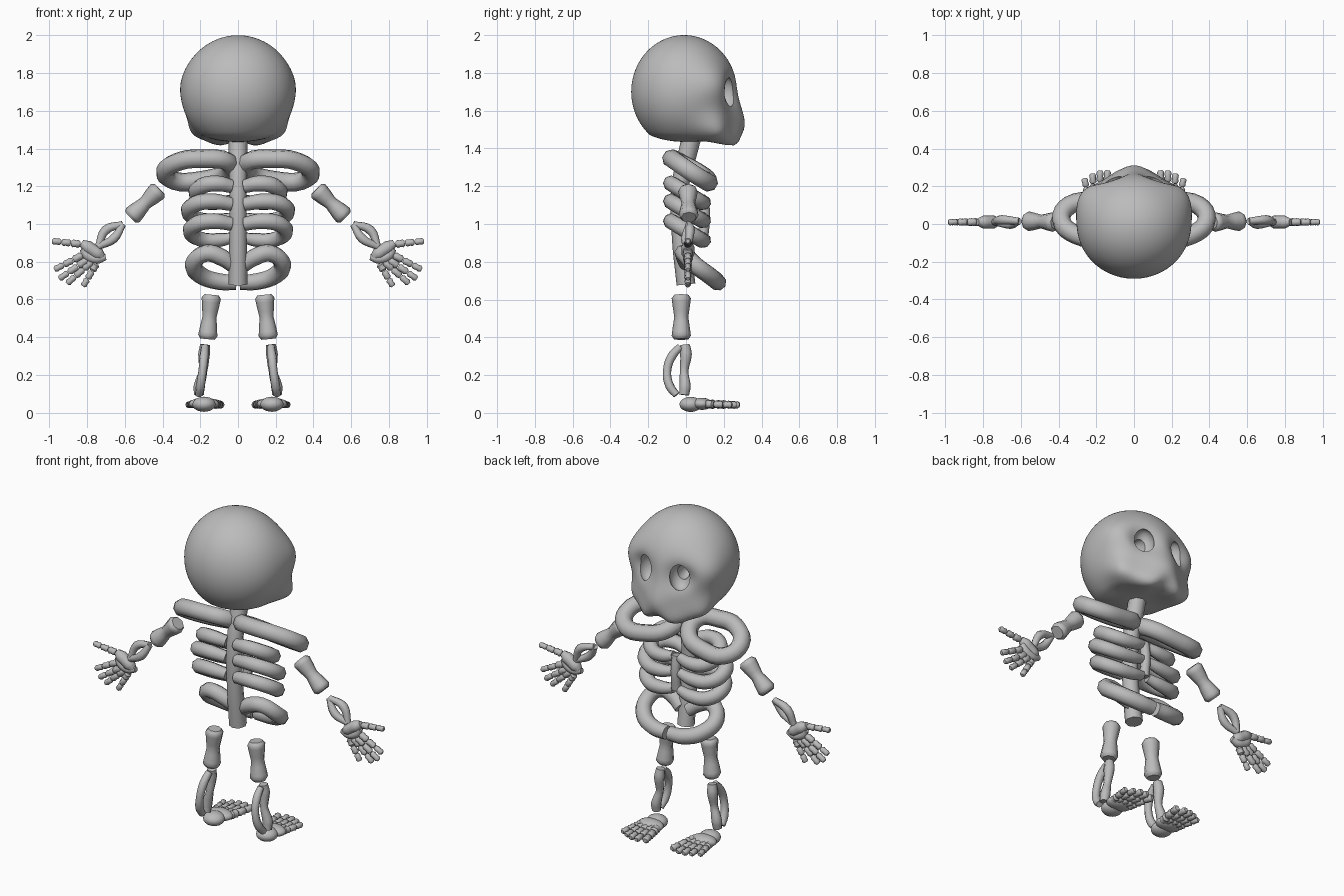
import bpy, bmesh, math
from mathutils import Vector

cube = bpy.data.objects.get("Cube")
if cube:
    bpy.data.objects.remove(cube)

bone = bpy.data.materials.new("bone_grey")
bone.use_nodes = True
GREY = (0.5, 0.5, 0.5, 1)
bone.diffuse_color = GREY
bone.node_tree.nodes["Principled BSDF"].inputs["Base Color"].default_value = GREY


def select(ob):
    bpy.ops.object.select_all(action='DESELECT')
    ob.select_set(True)
    bpy.context.view_layer.objects.active = ob


def finish(ob, angle=50):
    ob.data.materials.clear()
    ob.data.materials.append(bone)
    select(ob)
    bpy.ops.object.shade_smooth_by_angle(angle=math.radians(angle))
    return ob


def tube(name, points, radii, closed=False, steps=4, sides=2):
    """Smooth round tube through points, with a radius at each one."""
    cu = bpy.data.curves.new(name, 'CURVE')
    cu.dimensions = '3D'
    cu.bevel_depth = 1
    cu.bevel_resolution = sides
    cu.resolution_u = steps
    cu.use_fill_caps = True
    sp = cu.splines.new('BEZIER')
    sp.bezier_points.add(len(points) - 1)
    for i, (bp, p) in enumerate(zip(sp.bezier_points, points)):
        bp.co = p
        bp.radius = radii[i] if isinstance(radii, (list, tuple)) else radii
        bp.handle_left_type = bp.handle_right_type = 'AUTO'
    sp.use_cyclic_u = closed
    ob = bpy.data.objects.new(name, cu)
    bpy.context.collection.objects.link(ob)
    select(ob)
    bpy.ops.object.convert(target='MESH')
    return finish(bpy.context.object)


def long_bone(name, a, b, end, mid):
    """Bone with flared, bevelled ends."""
    a, b = Vector(a), Vector(b)
    stops = (0, 0.08, 0.25, 0.5, 0.75, 0.92, 1)
    radii = (end * .75, end, end * .9, mid, end * .9, end, end * .75)
    return tube(name, [a.lerp(b, t) for t in stops], radii, steps=2)


def digit(name, a, b, r, joints=3):
    """Finger or toe made of short bones in a row."""
    a, b = Vector(a), Vector(b)
    for j in range(joints):
        p = a.lerp(b, j / joints)
        q = a.lerp(b, (j + 0.96) / joints)
        k = r * (1 - 0.08 * j)
        tube(f"{name}_bone_{j + 1}", [p, p.lerp(q, .2), p.lerp(q, .5), p.lerp(q, .8), q],
             (k * .6, k, k * .85, k, k * .6), steps=1)


def ball(name, centre, size, level=3):
    bm = bmesh.new()
    bmesh.ops.create_icosphere(bm, subdivisions=level, radius=1)
    for v in bm.verts:
        v.co = Vector(centre) + Vector(c * s for c, s in zip(v.co, size))
    me = bpy.data.meshes.new(name)
    bm.to_mesh(me)
    bm.free()
    ob = bpy.data.objects.new(name, me)
    bpy.context.collection.objects.link(ob)
    return ob


# Skull: a ball pulled into muzzle, cheeks, jaw and sunken brow
skull = ball("skull", (0, -0.01, 1.70), (0.30, 0.28, 0.30), 5)
pulls = [((0, 0.22, 1.50), 0.13, (0, 0.09, -0.01))]
for s in (1, -1):
    pulls += [((s * 0.21, 0.14, 1.50), 0.09, (s * 0.05, 0.05, -0.04)),
              ((s * 0.09, 0.17, 1.45), 0.07, (s * 0.01, 0.06, -0.05)),
              ((s * 0.24, 0.14, 1.74), 0.12, (s * 0.03, 0.02, 0)),
              ((s * 0.12, 0.24, 1.70), 0.07, (0, -0.05, 0))]
for v in skull.data.vertices:
    base = v.co.copy()
    if base.z < 1.47 and base.y < 0.15:
        v.co.z = 1.47 - (1.47 - base.z) * 0.5
    for centre, width, move in pulls:
        d = (base - Vector(centre)).length / width
        v.co += Vector(move) * math.exp(-d * d)

# Eye sockets, each with a deeper pit
for s in (1, -1):
    for centre, size in (((s * 0.108, 0.21, 1.695), (0.06, 0.06, 0.085)),
                         ((s * 0.095, 0.15, 1.70), (0.034, 0.07, 0.045))):
        cutter = ball("socket_cutter", centre, size)
        mod = skull.modifiers.new("socket", 'BOOLEAN')
        mod.operation = 'DIFFERENCE'
        mod.solver = 'EXACT'
        mod.object = cutter
        select(skull)
        bpy.ops.object.modifier_apply(modifier=mod.name)
        bpy.data.objects.remove(cutter)
finish(skull, 40)

# Spine and breastbone
tube("spine", [(0, 0.04, 1.50), (0, 0.01, 1.38), (0, -0.03, 1.2), (0, -0.03, 0.95), (0, 0, 0.68)],
     (0.052, 0.05, 0.046, 0.046, 0.05))
tube("breastbone", [(0, 0.09, 1.14), (0, 0.10, 1.05), (0, 0.09, 0.93)], 0.028)

for side, s in (("left", 1), ("right", -1)):
    def m(*pts):
        return [(s * x, y, z) for x, y, z in pts]

    # Shoulder loop
    tube(f"{side}_shoulder_loop",
         m((0.055, -0.04, 1.33), (0.18, -0.075, 1.345), (0.30, -0.06, 1.335), (0.385, 0.02, 1.28),
           (0.34, 0.10, 1.23), (0.2, 0.115, 1.23), (0.07, 0.07, 1.27)),
         0.05, closed=True)

    # Ribs
    for i, (z, w) in enumerate(((1.21, 0.22), (1.115, 0.26), (1.01, 0.25))):
        tube(f"{side}_rib_{i + 1}",
             m((0.035, -0.06, z - .01), (w * .5, -0.08, z + .005), (w * .88, -0.055, z - .01), (w, 0.01, z - .05),
               (w * .8, 0.075, z - .09), (w * .4, 0.095, z - .095), (0.02, 0.09, z - .08)),
             (0.036, 0.042, 0.043, 0.043, 0.042, 0.038, 0.028))

    # Pelvis loop
    tube(f"{side}_pelvis_loop",
         m((0.025, 0.01, 0.78), (0.09, -0.01, 0.825), (0.17, -0.01, 0.845), (0.235, 0.04, 0.79),
           (0.20, 0.12, 0.73), (0.10, 0.165, 0.695), (0.01, 0.17, 0.69)),
         (0.04, 0.046, 0.046, 0.046, 0.046, 0.046, 0.042))

    # Arm
    long_bone(f"{side}_upper_arm", *m((0.415, 0.01, 1.185), (0.57, 0.015, 1.035)), 0.052, 0.036)
    for label, off in (("inner", -1), ("outer", 1)):
        tube(f"{side}_forearm_{label}",
             m((0.61, 0.015, 0.998), (0.68 + off * .022, 0.01 + off * .012, 0.945 + off * .022),
               (0.74, 0.01, 0.88)),
             (0.018, 0.025, 0.018))

    # Hand
    tube(f"{side}_palm", m((0.715, 0.01, 0.818), (0.74, 0.01, 0.84), (0.80, 0.01, 0.88), (0.83, 0.01, 0.90)),
         (0.018, 0.034, 0.034, 0.018))
    tube(f"{side}_palm_edge", m((0.70, 0.01, 0.825), (0.75, 0.01, 0.815), (0.80, 0.01, 0.835), (0.82, 0.01, 0.87)),
         (0.016, 0.027, 0.027, 0.02))
    digit(f"{side}_thumb", *m((0.835, 0.01, 0.893), (0.987, 0.01, 0.91)), 0.021)
    for i, (x0, z0, x1, z1) in enumerate(((.825, .835, .975, .757), (.80, .81, .95, .708),
                                          (.775, .80, .908, .682), (.75, .79, .822, .668))):
        digit(f"{side}_finger_{i + 1}", *m((x0, 0.01, z0), (x1, 0.01, z1)), 0.021)

    # Leg
    long_bone(f"{side}_thigh", *m((0.14, -0.025, 0.625), (0.162, -0.025, 0.39)), 0.051, 0.037)
    tube(f"{side}_shin", m((0.175, -0.005, 0.36), (0.18, 0, 0.31), (0.185, -0.01, 0.22), (0.205, -0.005, 0.14),
                           (0.207, -0.01, 0.095)),
         (0.026, 0.031, 0.022, 0.03, 0.026))
    tube(f"{side}_calf", m((0.175, -0.03, 0.35), (0.18, -0.075, 0.30), (0.188, -0.10, 0.22), (0.20, -0.085, 0.14),
                           (0.208, -0.05, 0.095)),
         (0.02, 0.024, 0.022, 0.024, 0.02))

    # Foot
    finish(ball(f"{side}_heel", (s * 0.18, 0.025, 0.045), (0.062, 0.06, 0.04)))
    finish(ball(f"{side}_foot_arch", (s * 0.18, 0.085, 0.048), (0.08, 0.055, 0.032)))
    for i, (x0, x1, y1, r) in enumerate(((.125, .09, .27, .026), (.15, .14, .287, .023), (.18, .18, .285, .023),
                                         (.21, .22, .27, .022), (.235, .263, .245, .022))):
        digit(f"{side}_toe_{i + 1}", *m((x0, 0.10, 0.047), (x1, y1, 0.042)), r)
